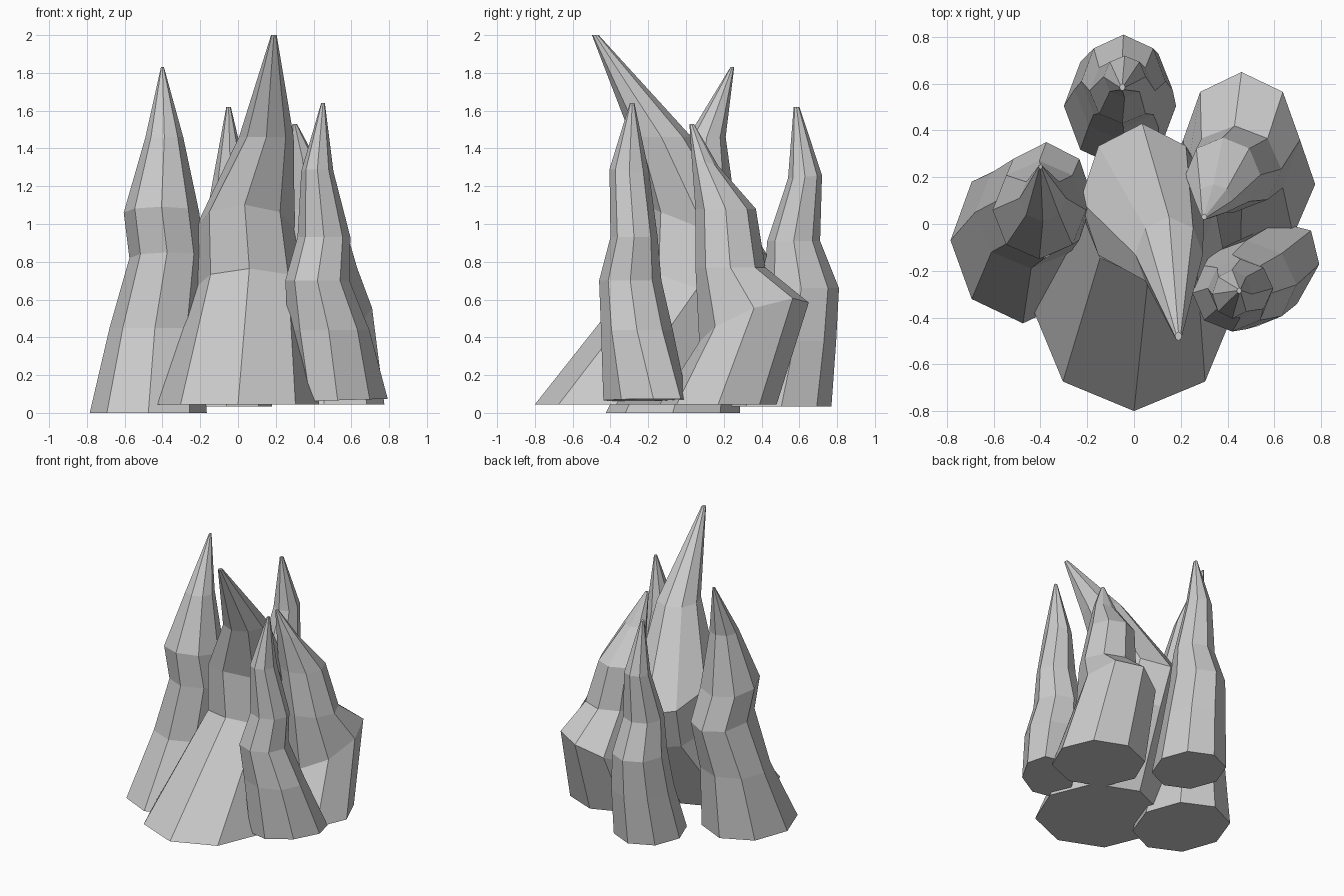
import bpy, bmesh
from math import sin, cos, tau, radians

SIDES = 8


def spire(name, rings):
    """Loft flat-faced octagonal rings:
    (x, y, z, radius x, radius y, slope along y, slope along x, turn in degrees)."""
    bm = bmesh.new()
    loops = []
    for ring in rings:
        x, y, z, rx, ry, sy, sx, turn = (ring + (0,) * 8)[:8]
        t = radians(turn)
        loop = []
        for k in range(SIDES):
            # the turn rotates the oval; the corner numbering stays aligned
            a = tau * k / SIDES - t
            u, v = rx * cos(a), ry * sin(a)
            dx, dy = u * cos(t) - v * sin(t), u * sin(t) + v * cos(t)
            loop.append(bm.verts.new((x + dx, y + dy, z + sy * dy + sx * dx)))
        loops.append(loop)
    for low, high in zip(loops, loops[1:]):
        for k in range(SIDES):
            n = (k + 1) % SIDES
            bm.faces.new((low[k], low[n], high[n], high[k]))
    bm.faces.new(loops[0][::-1])
    bm.faces.new(loops[-1])
    mesh = bpy.data.meshes.new(name)
    bm.to_mesh(mesh)
    bm.free()
    bpy.context.collection.objects.link(bpy.data.objects.new(name, mesh))


# Tall central spire, leaning back and then forward
spire("main_spire", [
    (0.00, -0.37, 0.045, 0.43, 0.43),
    (0.06, 0.06, 0.66, 0.29, 0.29, -0.36),
    (0.035, 0.10, 0.97, 0.265, 0.33, -0.40),
    (0.15, -0.13, 1.46, 0.145, 0.16, 0.0),
    (0.19, -0.48, 2.00, 0.015, 0.018),
])

# Left spire
spire("left_spire", [
    (-0.475, -0.07, 0.0, 0.31, 0.355),
    (-0.44, 0.05, 0.45, 0.24, 0.24),
    (-0.375, 0.105, 0.82, 0.20, 0.245, -0.12),
    (-0.405, 0.06, 1.06, 0.20, 0.21, -0.15),
    (-0.39, 0.11, 1.46, 0.10, 0.10),
    (-0.40, 0.245, 1.83, 0.008, 0.01),
])

# Front right spire, its foot an oval along the diagonal
spire("front_right_spire", [
    (0.57, -0.215, 0.068, 0.265, 0.18, 0, 0.03, 45),
    (0.48, -0.26, 0.44, 0.215, 0.19),
    (0.42, -0.295, 0.70, 0.17, 0.165),
    (0.455, -0.275, 0.93, 0.14, 0.125),
    (0.42, -0.30, 1.28, 0.085, 0.105, -0.1),
    (0.45, -0.285, 1.64, 0.01, 0.012),
])

# Back spire
spire("back_spire", [
    (-0.06, 0.505, 0.035, 0.24, 0.265),
    (-0.045, 0.575, 0.38, 0.21, 0.22),
    (-0.045, 0.61, 0.66, 0.18, 0.20),
    (-0.05, 0.57, 0.91, 0.14, 0.14),
    (-0.04, 0.63, 1.25, 0.09, 0.09, 0.1),
    (-0.05, 0.585, 1.62, 0.012, 0.015),
])

# Back right spire with a bulging lower half
spire("back_right_spire", [
    (0.455, 0.17, 0.045, 0.32, 0.31),
    (0.46, 0.36, 0.48, 0.25, 0.29, 0.36, 0.30),
    (0.43, 0.235, 0.77, 0.20, 0.185),
    (0.38, 0.21, 1.08, 0.16, 0.16),
    (0.34, 0.10, 1.33, 0.08, 0.07, -0.3),
    (0.30, 0.03, 1.53, 0.012, 0.012),
])
